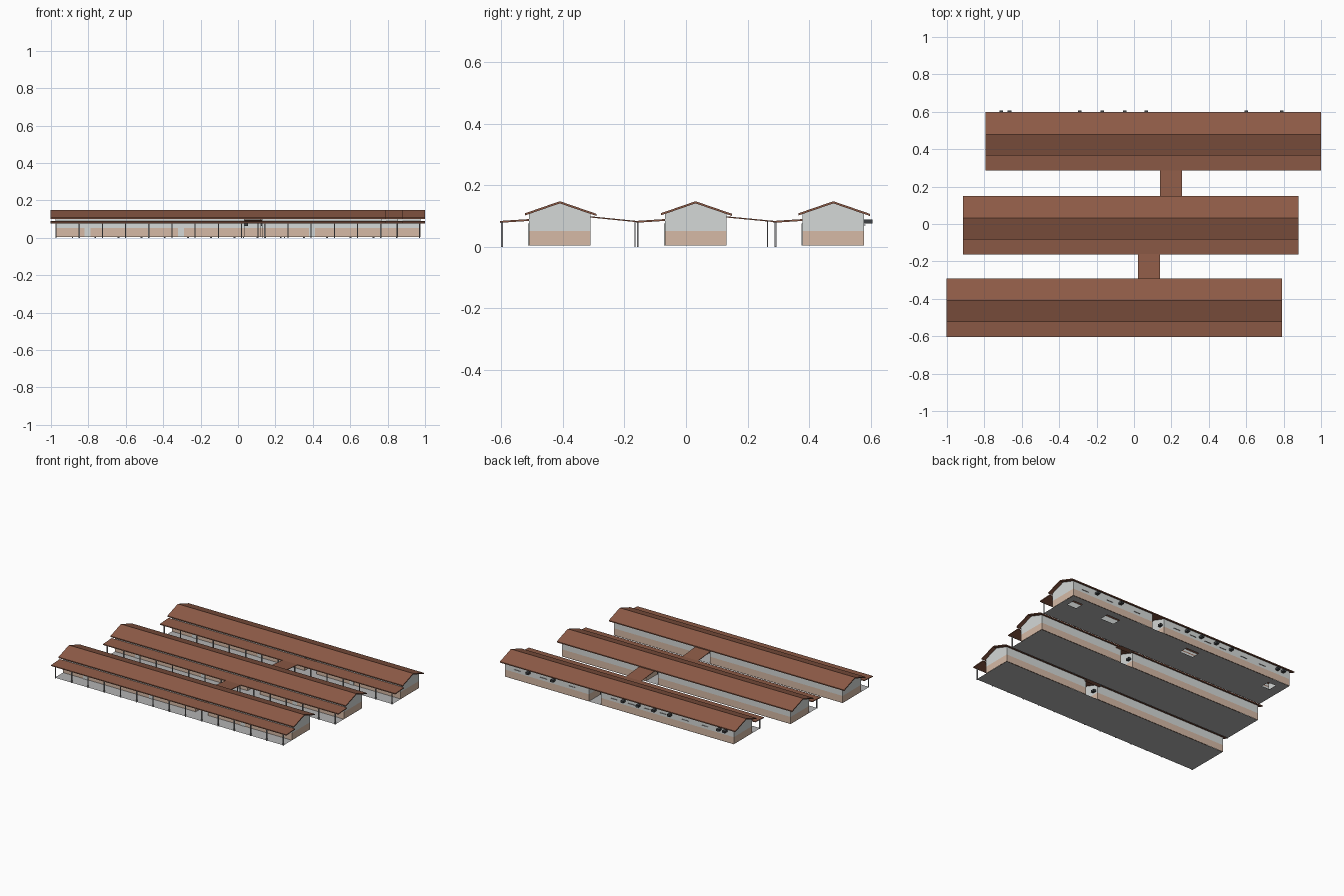
import bpy, bmesh
from mathutils import Vector

cube = bpy.data.objects.get("Cube")
if cube:
    bpy.data.objects.remove(cube)


def material(name, rgb):
    m = bpy.data.materials.new(name)
    m.use_nodes = True
    m.diffuse_color = (*rgb, 1)
    m.node_tree.nodes["Principled BSDF"].inputs["Base Color"].default_value = (*rgb, 1)
    return m


ROOF = material("brown roof", (0.27, 0.105, 0.062))
WALL = material("pale grey wall", (0.66, 0.69, 0.68))
DADO = material("beige lower wall", (0.67, 0.49, 0.38))
FLOOR = material("concrete floor", (0.45, 0.45, 0.45))
POST = material("steel post", (0.3, 0.3, 0.31))
UNIT = material("dark unit", (0.05, 0.055, 0.06))


def finish(bm, name, *mats):
    bmesh.ops.recalc_face_normals(bm, faces=bm.faces)
    me = bpy.data.meshes.new(name)
    bm.to_mesh(me)
    bm.free()
    for m in mats:
        me.materials.append(m)
    ob = bpy.data.objects.new(name, me)
    bpy.context.collection.objects.link(ob)
    return ob


def add_box(bm, x0, x1, y0, y1, z0, z1):
    verts = bmesh.ops.create_cube(bm, size=1)["verts"]
    for v in verts:
        v.co = Vector(((x0 + x1) / 2 + v.co.x * (x1 - x0),
                       (y0 + y1) / 2 + v.co.y * (y1 - y0),
                       (z0 + z1) / 2 + v.co.z * (z1 - z0)))


def add_prism(bm, profile, x0, x1):
    """Extrude a closed (y, z) outline along x."""
    face = bm.faces.new([bm.verts.new((x0, y, z)) for y, z in profile])
    out = bmesh.ops.extrude_face_region(bm, geom=[face], use_keep_orig=True)["geom"]
    for v in out:
        if isinstance(v, bmesh.types.BMVert):
            v.co.x = x1


def sheet(name, line, x0, x1, thick):
    """Roof sheet following a (y, z) line."""
    bm = bmesh.new()
    add_prism(bm, line + [(y, z - thick) for y, z in reversed(line)], x0, x1)
    return finish(bm, name, ROOF)


HALF, ROOF_HALF = 0.872, 0.897     # half lengths of walls and roof
PASS0, PASS1 = 0.14, 0.232         # open passage through each block
DADO_Z = 0.052


def walls(name, cx, cy):
    bm = bmesh.new()
    outline = [(cy - 0.1, 0.004), (cy - 0.1, 0.107), (cy, 0.141),
               (cy + 0.1, 0.107), (cy + 0.1, 0.004)]
    for x0, x1 in ((-HALF, PASS0), (PASS1, HALF)):
        add_prism(bm, outline, cx + x0, cx + x1)
    bmesh.ops.recalc_face_normals(bm, faces=bm.faces)
    bmesh.ops.delete(bm, geom=[f for f in bm.faces if f.normal.z < -0.9], context="FACES_ONLY")
    bmesh.ops.bisect_plane(bm, geom=bm.verts[:] + bm.edges[:] + bm.faces[:],
                           plane_co=(0, 0, DADO_Z), plane_no=(0, 0, 1))
    for f in bm.faces:
        f.material_index = int(f.calc_center_median().z < DADO_Z)
    finish(bm, name, WALL, DADO)


def floor(name, cx, cy, holes):
    """Floor sheet; holes are (x0, x1) gaps in the middle band."""
    bm = bmesh.new()
    xs = sorted([cx - HALF, cx + HALF] + [x for h in holes for x in h])
    ys = [cy - 0.19, cy - 0.01, cy + 0.05, cy + 0.1]
    for x0, x1 in zip(xs, xs[1:]):
        for j, (y0, y1) in enumerate(zip(ys, ys[1:])):
            if j == 1 and (x0, x1) in holes:
                continue
            bm.faces.new([bm.verts.new(p) for p in
                          ((x0, y0, .003), (x1, y0, .003), (x1, y1, .003), (x0, y1, .003))])
    bmesh.ops.remove_doubles(bm, verts=bm.verts, dist=0.0001)
    finish(bm, name, FLOOR)


def block(label, cx, cy, holes=()):
    walls(label + "_walls", cx, cy)
    floor(label + "_floor", cx, cy, list(holes))
    x0, x1 = cx - ROOF_HALF, cx + ROOF_HALF
    sheet(label + "_gable_roof",
          [(cy - 0.113, 0.109), (cy, 0.148), (cy + 0.119, 0.107)], x0, x1, 0.007)
    sheet(label + "_veranda_roof", [(cy - 0.194, 0.084), (cy - 0.1, 0.09)], x0, x1, 0.006)

    # Veranda posts
    bm = bmesh.new()
    for i in range(15):
        x = cx - 0.868 + i * 0.124
        add_box(bm, x - .003, x + .003, cy - .191, cy - .185, 0, .079)
    finish(bm, label + "_veranda_posts", POST)

    # Front doors
    bm = bmesh.new()
    for x in (-0.7, -0.2, 0.5):
        add_box(bm, cx + x - .016, cx + x + .016, cy - .103, cy - .099, .004, .075)
    finish(bm, label + "_doors", WALL)

    # Unit hung inside the passage
    bm = bmesh.new()
    add_box(bm, cx + PASS0, cx + PASS0 + .018, cy + .06, cy + .085, .064, .078)
    finish(bm, label + "_passage_unit", UNIT)


block("front_block", -0.105, -0.41)
block("middle_block", -0.0175, 0.031)
block("back_block", 0.1025, 0.479, [(-0.7, -0.64), (-0.08, 0.02), (0.56, 0.66), (0.86, 0.93)])

# Covered walkways joining the blocks
for label, x0, x1, y0, y1, post_y in (("front", 0.022, 0.138, -0.31, -0.16, -0.166),
                                      ("back", 0.14, 0.256, 0.131, 0.288, 0.265)):
    sheet(label + "_walkway_roof", [(y0, 0.099), (y1, 0.084)], x0, x1, 0.004)
    bm = bmesh.new()
    for x in (x0 + 0.008, x1 - 0.008):
        add_box(bm, x - .002, x + .002, post_y - .002, post_y + .002, 0, .083)
    finish(bm, label + "_walkway_posts", POST)

# Outdoor units and window sills on the rear wall
bm = bmesh.new()
for x in (-0.71, -0.665, -0.29, -0.17, -0.05, 0.065, 0.6, 0.79):
    add_box(bm, x - .01, x + .01, .579, .607, .075, .089)
finish(bm, "rear_wall_units", UNIT)
bm = bmesh.new()
for x in (-0.55, -0.4, -0.23, -0.11, 0.01, 0.14, 0.46, 0.68, 0.88):
    add_box(bm, x - .025, x + .025, .579, .583, .069, .072)
finish(bm, "rear_window_sills", POST)
